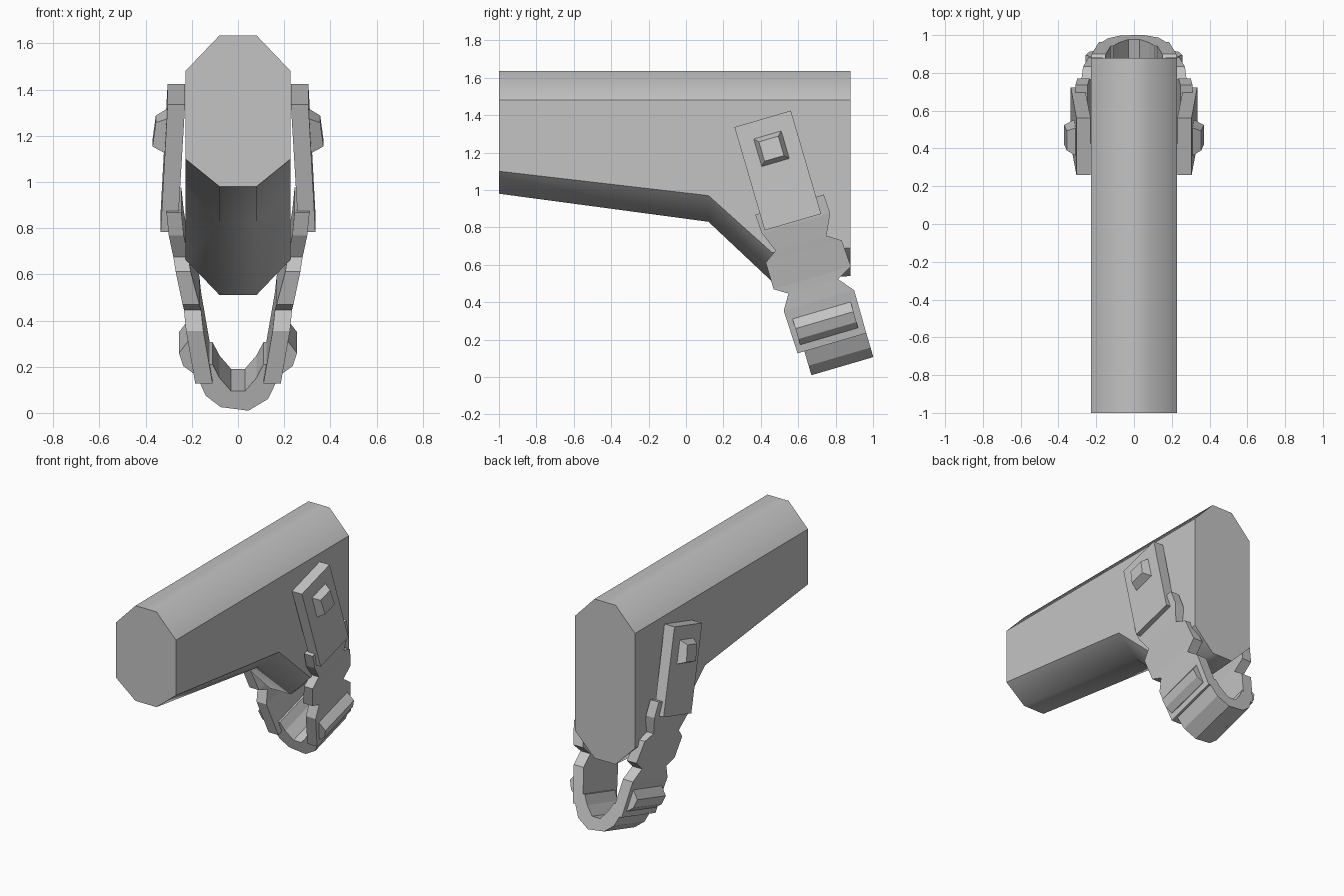
import bpy
import bmesh
from mathutils import Vector

cube = bpy.data.objects.get("Cube")
if cube:
    bpy.data.objects.remove(cube, do_unlink=True)

grey = bpy.data.materials.new("plain_grey")
grey.use_nodes = True
COLOUR = (0.55, 0.55, 0.55, 1)
grey.diffuse_color = COLOUR
grey.node_tree.nodes["Principled BSDF"].inputs["Base Color"].default_value = COLOUR


def tilted(x, u, w):
    """Strap space (x, across, down) to world space."""
    return Vector((x, 0.41 + 0.96 * u + 0.281 * w, 1.38 + 0.281 * u - 0.96 * w))


def loft(name, rings, mirror=False, smooth_rule=None):
    """Skin a row of equal rings and cap both ends."""
    bm = bmesh.new()
    loops = [[bm.verts.new(p) for p in ring] for ring in rings]
    n = len(loops[0])
    for a, b in zip(loops, loops[1:]):
        for i in range(n):
            j = (i + 1) % n
            bm.faces.new((a[i], a[j], b[j], b[i]))
    bm.faces.new(loops[0])
    bm.faces.new(loops[-1])
    bmesh.ops.recalc_face_normals(bm, faces=bm.faces)
    if smooth_rule:
        for f in bm.faces:
            f.smooth = True
        for e in bm.edges:
            e.smooth = smooth_rule(e)
    mesh = bpy.data.meshes.new(name)
    bm.to_mesh(mesh)
    bm.free()
    mesh.materials.append(grey)
    ob = bpy.data.objects.new(name, mesh)
    bpy.context.collection.objects.link(ob)
    if mirror:
        ob.modifiers.new("mirror", "MIRROR")
    return ob


def strap(name, rows):
    """Mirrored plate from rows of (down, across start, across end, inner x, outer x)."""
    rings = [[tilted(xi, a, w), tilted(xo, a, w), tilted(xo, b, w), tilted(xi, b, w)]
             for w, a, b, xi, xo in rows]
    return loft(name, rings, mirror=True)


# Main body: eight-sided bar with a deeper rear end
def body_ring(y, side_z, base_z):
    half = [(0.08, 1.635), (0.228, 1.48), (0.228, side_z), (0.08, base_z)]
    return [(x, y, z) for x, z in half] + [(-x, y, z) for x, z in reversed(half)]


def soft_edge(e):
    on_cap = len({round(v.co.y, 3) for v in e.verts}) == 1 and abs(e.verts[0].co.y) > 0.8
    on_side = all(abs(v.co.x) > 0.2 for v in e.verts)
    return not (on_cap or on_side)


loft("body", [body_ring(-1, 1.10, 0.98), body_ring(0.12, 0.97, 0.83),
              body_ring(0.46, 0.665, 0.51), body_ring(0.88, 0.69, 0.54)],
     smooth_rule=soft_edge)

# Upper side plates
strap("upper_plate", [(0, -0.157, 0.157, 0.229, 0.305),
                      (0.575, -0.157, 0.157, 0.262, 0.335)])

# Raised studs on the upper plates
stud_rings = []
for half, x, lean in ((0.083, 0.3, 0.004), (0.054, 0.363, 0.007)):
    stud_rings.append([tilted(x + lean * t, half * s, 0.166 + half * t)
                       for s, t in ((-1, -1), (1, -1), (1, 1), (-1, 1))])
loft("stud", stud_rings, mirror=True)

# Notched lower straps curving inward
strap("lower_strap", [
    (0.48, -0.182, 0.20, 0.245, 0.31),
    (0.585, -0.176, 0.205, 0.235, 0.30),
    (0.695, -0.132, 0.152, 0.215, 0.28),
    (0.742, -0.20, 0.223, 0.205, 0.27),
    (0.89, -0.20, 0.231, 0.167, 0.24),
    (0.935, -0.13, 0.145, 0.16, 0.234),
    (1.015, -0.18, 0.212, 0.15, 0.225),
    (1.255, -0.173, 0.21, 0.11, 0.185)])

# Ridges on the lower straps
strap("strap_ridge", [
    (1.07, -0.147, 0.176, 0.18, 0.215),
    (1.125, -0.147, 0.176, 0.18, 0.256),
    (1.183, -0.147, 0.176, 0.17, 0.237),
    (1.215, -0.147, 0.176, 0.15, 0.195)])

# Curved cup joining the straps at the bottom
cup = [(-0.155, 1.18), (-0.17, 1.25), (-0.14, 1.32), (-0.075, 1.372), (0.045, 1.388),
       (0.13, 1.335), (0.17, 1.25), (0.155, 1.18), (0.11, 1.18), (0.08, 1.24),
       (0.03, 1.30), (-0.03, 1.30), (-0.08, 1.24), (-0.11, 1.18)]
loft("bottom_cup", [[tilted(x, u, w) for x, w in cup] for u in (-0.135, 0.21)])
